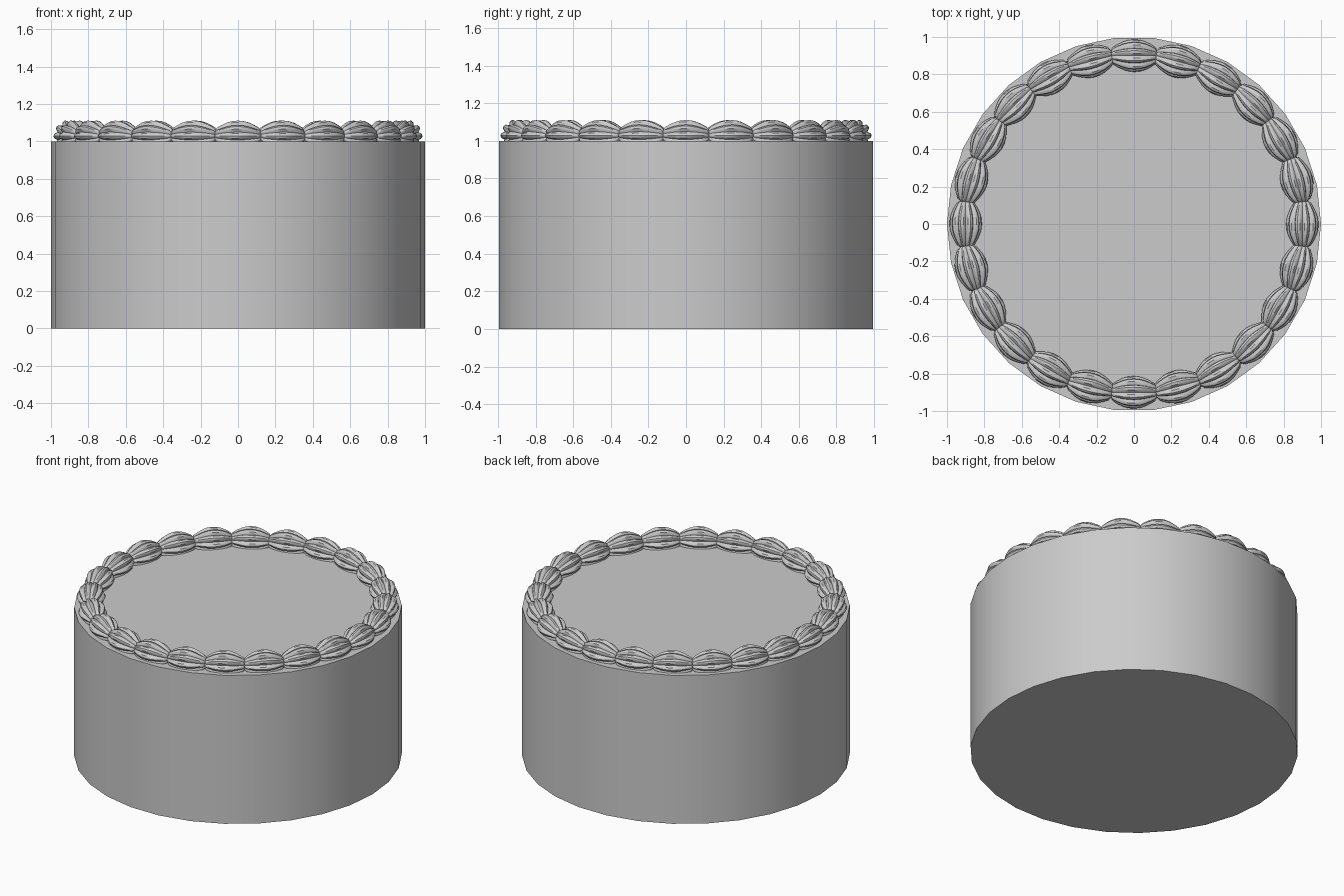
import bpy, bmesh, math

if "Cube" in bpy.data.objects:
    bpy.data.objects.remove(bpy.data.objects["Cube"])

# Round cake body: 30-sided drum with corners on the x axis
def ring(bm, z, r=1.0, n=30):
    return [bm.verts.new((r * math.cos(2 * math.pi * i / n),
                          r * math.sin(2 * math.pi * i / n), z)) for i in range(n)]

def make_object(name, bm, angle):
    bmesh.ops.recalc_face_normals(bm, faces=bm.faces)
    me = bpy.data.meshes.new(name)
    bm.to_mesh(me)
    bm.free()
    ob = bpy.data.objects.new(name, me)
    bpy.context.collection.objects.link(ob)
    bpy.ops.object.select_all(action='DESELECT')
    ob.select_set(True)
    bpy.context.view_layer.objects.active = ob
    bpy.ops.object.shade_smooth_by_angle(angle=math.radians(angle))
    return ob

bm = bmesh.new()
low, high = ring(bm, 0), ring(bm, 1)
for i in range(30):
    j = (i + 1) % 30
    bm.faces.new((low[i], low[j], high[j], high[i]))
bm.faces.new(low[::-1])
bm.faces.new(high)
make_object("cake_body", bm, 30)

# Piped cream dollop: fluted barrel lying along x, lobes meet in sharp grooves
LOBES, STEPS = 10, 4
PROFILE = [(-0.122, 0.35), (-0.112, 0.53), (-0.09, 0.68), (-0.06, 0.85), (-0.03, 0.96),
           (0.0, 1.0), (0.03, 0.97), (0.06, 0.87), (0.09, 0.70), (0.112, 0.54), (0.122, 0.35)]

def add_dollop(bm, turn):
    c, s = math.cos(turn), math.sin(turn)
    n = LOBES * STEPS
    rows = []
    for x, size in PROFILE:
        row = []
        for i in range(n):
            a = 2 * math.pi * i / n
            r = 0.068 + 0.019 * abs(math.cos(LOBES * a / 2)) ** 0.8
            y = 0.9 + size * r * math.cos(a)
            z = 1.028 + size * r * math.sin(a)
            row.append(bm.verts.new((x * c - y * s, x * s + y * c, z)))
        rows.append(row)
    for a, b in zip(rows, rows[1:]):
        for i in range(n):
            j = (i + 1) % n
            bm.faces.new((a[i], a[j], b[j], b[i]))
    bm.faces.new(rows[0])
    bm.faces.new(rows[-1])

# Border of 24 dollops around the top rim
bm = bmesh.new()
for k in range(24):
    add_dollop(bm, k * math.pi / 12)
make_object("cream_border", bm, 40)
